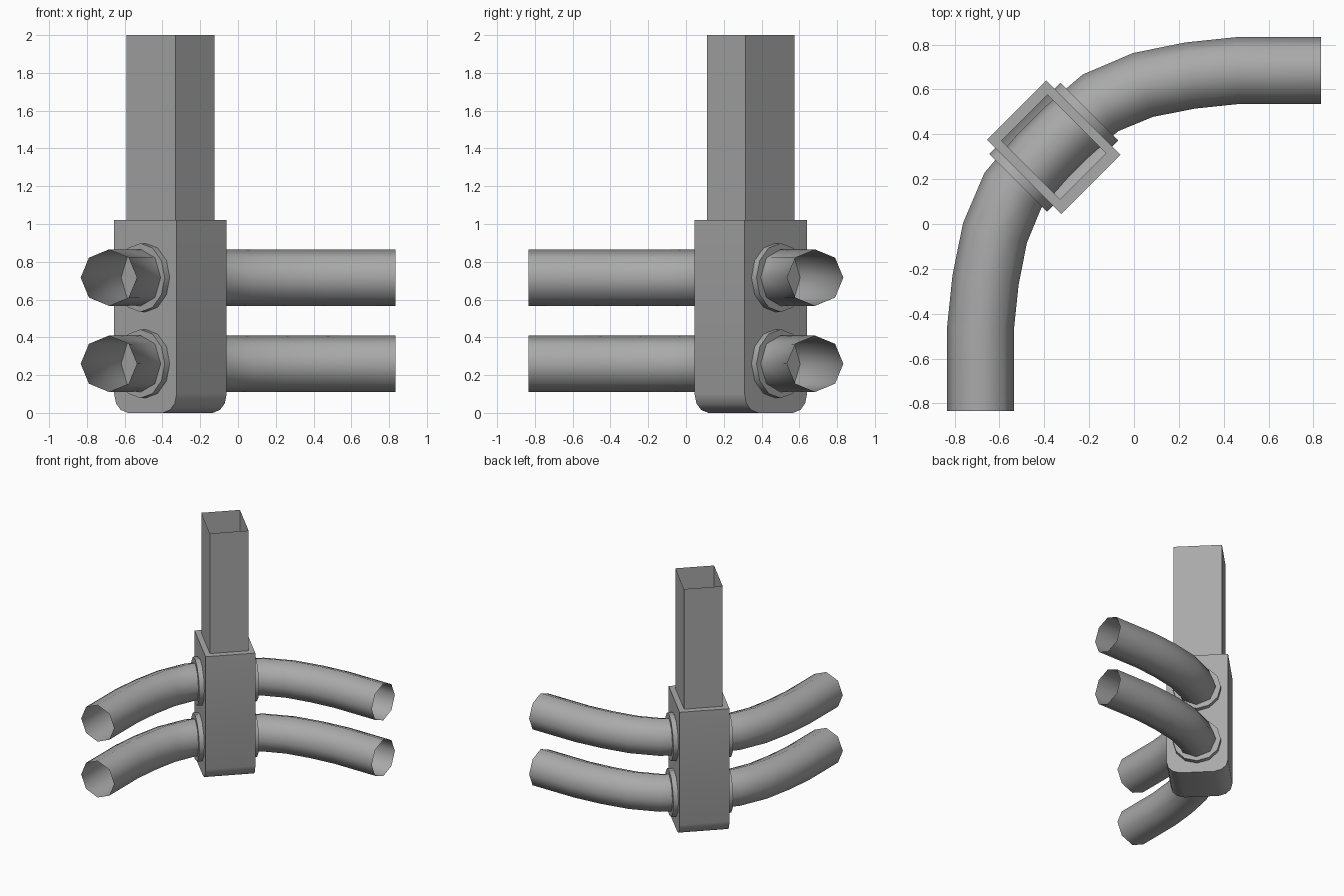
import bpy, bmesh, math
from mathutils import Vector, Matrix

cube = bpy.data.objects.get("Cube")
if cube:
    bpy.data.objects.remove(cube)

# Single plain grey
grey = bpy.data.materials.new("plain grey")
grey.use_nodes = True
grey.diffuse_color = (0.4, 0.4, 0.4, 1)
grey.node_tree.nodes["Principled BSDF"].inputs["Base Color"].default_value = (0.4, 0.4, 0.4, 1)

# Bracket frame: local x across the corner, local y along the pipes
FRAME = Matrix.Translation((-0.358, 0.343, 0)) @ Matrix.Rotation(-math.pi / 4, 4, 'Z')


def finish(name, bm, frame=None, smooth=None):
    bmesh.ops.recalc_face_normals(bm, faces=bm.faces)
    mesh = bpy.data.meshes.new(name)
    bm.to_mesh(mesh)
    bm.free()
    mesh.materials.append(grey)
    obj = bpy.data.objects.new(name, mesh)
    bpy.context.collection.objects.link(obj)
    if frame:
        obj.matrix_world = frame
    if smooth:
        bpy.ops.object.select_all(action='DESELECT')
        obj.select_set(True)
        bpy.context.view_layer.objects.active = obj
        bpy.ops.object.shade_smooth_by_angle(angle=math.radians(smooth))
    return obj


def skin(bm, a, b, closed=True):
    """Join two equal rows of vertices with quads."""
    n = len(a)
    for i in range(n if closed else n - 1):
        j = (i + 1) % n
        bm.faces.new((a[i], a[j], b[j], b[i]))


def rectangle(bm, hx, hy, z):
    return [bm.verts.new((sx * hx, sy * hy, z))
            for sx, sy in ((-1, -1), (1, -1), (1, 1), (-1, 1))]


BOX_X, BOX_Y, POST_X, POST_Y, RIM = 0.234, 0.187, 0.184, 0.145, 1.02

# Bracket box: rounded lower edges, rim around an open socket
bm = bmesh.new()
half = [(BOX_X, RIM), (BOX_X, 0.1), (0.22, 0.05), (0.185, 0.016), (0.13, 0)]
outline = half + [(-x, z) for x, z in reversed(half)]
front = [bm.verts.new((x, -BOX_Y, z)) for x, z in outline]
back = [bm.verts.new((x, BOX_Y, z)) for x, z in outline]
bm.faces.new(front)
bm.faces.new(back)
skin(bm, front, back, closed=False)
skin(bm, rectangle(bm, BOX_X, BOX_Y, RIM), rectangle(bm, POST_X, POST_Y, RIM))
bmesh.ops.remove_doubles(bm, verts=bm.verts, dist=0.0001)
finish("bracket_box", bm, FRAME, 35)

# Hollow square post
bm = bmesh.new()
skin(bm, rectangle(bm, POST_X, POST_Y, RIM), rectangle(bm, POST_X, POST_Y, 2))
finish("post", bm, FRAME)

# Pipe centre line: half the bend, reflected across the diagonal
arm = [(0.833, 0.684), (0.46, 0.684), (0.25, 0.662), (0.04, 0.62), (-0.15, 0.54), (-0.30, 0.41)]
path = [Vector((x, y, 0)) for x, y in arm + [(-y, -x) for x, y in reversed(arm)]]


def pipe(name, z, radius=0.149, sides=8):
    bm = bmesh.new()
    previous = None
    for i, p in enumerate(path):
        ahead = path[min(i + 1, len(path) - 1)] - p
        behind = p - path[max(i - 1, 0)]
        tangent = (ahead.normalized() + behind.normalized()).normalized()
        side = Vector((-tangent.y, tangent.x, 0))
        ring = []
        for k in range(sides):
            a = 2 * math.pi * k / sides
            offset = side * math.cos(a) + Vector((0, 0, math.sin(a)))
            ring.append(bm.verts.new(p + Vector((0, 0, z)) + offset * radius))
        if previous:
            skin(bm, previous, ring)
        previous = ring
    finish(name, bm, smooth=60)


# Two bent pipes, each with a collar on both sides of the box
for level, z in (("lower", 0.26), ("upper", 0.716)):
    pipe(level + "_pipe", z)
    for end, sign in (("front", -1), ("back", 1)):
        bm = bmesh.new()
        bmesh.ops.create_cone(bm, cap_ends=True, segments=12, radius1=0.182, radius2=0.182,
                              depth=0.05, matrix=Matrix.Translation((0, z, -sign * (BOX_Y + 0.013)))
                              @ Matrix.Rotation(0, 4, 'Z'))
        bmesh.ops.rotate(bm, verts=bm.verts, matrix=Matrix.Rotation(math.pi / 2, 3, 'X'))
        finish(f"{level}_{end}_collar", bm, FRAME, 40)
